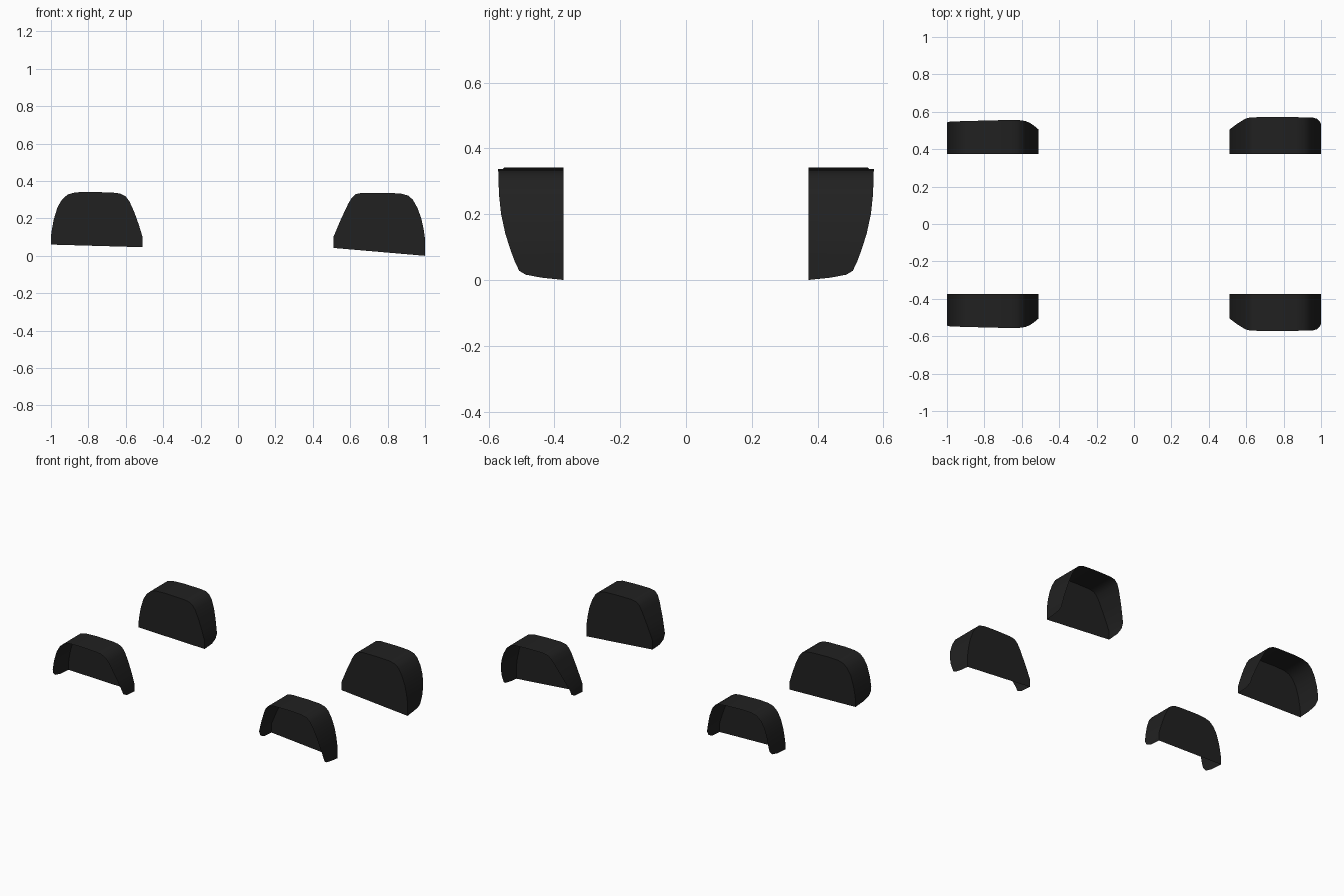
import bpy, bmesh, math

WALL_Y = 0.373

# Arch outlines: (x, z, outer y) running from one foot over the arch to the other
ARCH_POS_X = [
    (0.51, 0.042, WALL_Y), (0.51, 0.047, 0.45), (0.51, 0.066, 0.49), (0.51, 0.10, 0.505),
    (0.55, 0.195, 0.535), (0.59, 0.28, 0.560), (0.608, 0.31, 0.567), (0.63, 0.33, 0.57),
    (0.665, 0.337, 0.571), (0.78, 0.337, 0.571), (0.87, 0.333, 0.571), (0.91, 0.322, 0.57),
    (0.935, 0.30, 0.57), (0.96, 0.255, 0.568), (0.98, 0.20, 0.562), (0.993, 0.14, 0.549),
    (1.0, 0.09, 0.533), (1.0, 0.055, 0.52), (1.0, 0.028, 0.507), (1.0, 0.016, 0.487),
    (1.0, 0.007, 0.44), (1.0, 0.0, WALL_Y),
]
ARCH_NEG_X = [
    (-0.51, 0.046, WALL_Y), (-0.51, 0.051, 0.45), (-0.51, 0.07, 0.49), (-0.51, 0.10, 0.505),
    (-0.53, 0.165, 0.522), (-0.555, 0.235, 0.540), (-0.58, 0.29, 0.550), (-0.60, 0.317, 0.554),
    (-0.63, 0.333, 0.556), (-0.67, 0.338, 0.556), (-0.80, 0.342, 0.553), (-0.87, 0.339, 0.551),
    (-0.91, 0.328, 0.55), (-0.94, 0.302, 0.549), (-0.965, 0.26, 0.548), (-0.985, 0.195, 0.547),
    (-0.997, 0.13, 0.545), (-1.0, 0.105, 0.538), (-1.0, 0.08, 0.515),
    (-1.0, 0.066, 0.46), (-1.0, 0.06, WALL_Y),
]

mat = bpy.data.materials.new("black_plastic")
mat.diffuse_color = (0.015, 0.015, 0.015, 1)


def wheel_arch_liner(name, outline, side):
    bm = bmesh.new()
    inner = [bm.verts.new((x, side * WALL_Y, z)) for x, z, y in outline]
    outer = [bm.verts.new((x, side * y, z)) for x, z, y in outline]
    # flat inner wall
    bm.faces.new(inner)
    # curved arch, open at the wheel side and the bottom
    for i in range(len(outline) - 1):
        bm.faces.new((inner[i], inner[i + 1], outer[i + 1], outer[i]))
    bmesh.ops.remove_doubles(bm, verts=bm.verts[:], dist=1e-5)
    bmesh.ops.recalc_face_normals(bm, faces=bm.faces[:])
    mesh = bpy.data.meshes.new(name)
    bm.to_mesh(mesh)
    bm.free()
    mesh.materials.append(mat)
    obj = bpy.data.objects.new(name, mesh)
    bpy.context.collection.objects.link(obj)
    bpy.ops.object.select_all(action='DESELECT')
    obj.select_set(True)
    bpy.context.view_layer.objects.active = obj
    bpy.ops.object.shade_smooth_by_angle(angle=math.radians(40))


# Four liners, mirrored across y
for side, label in ((-1, "near"), (1, "far")):
    wheel_arch_liner(f"wheel_arch_liner_right_{label}", ARCH_POS_X, side)
    wheel_arch_liner(f"wheel_arch_liner_left_{label}", ARCH_NEG_X, side)
